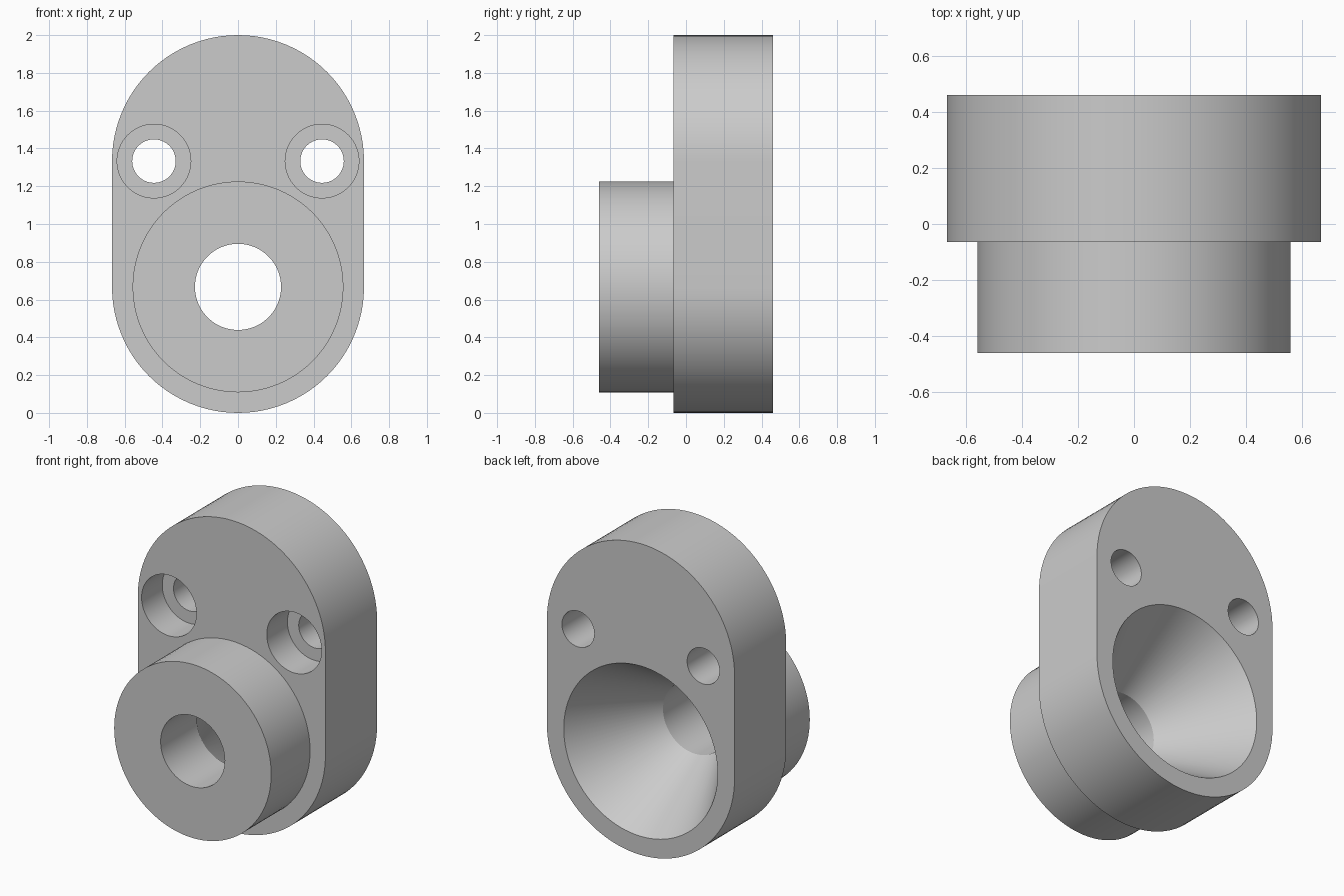
import bpy, bmesh, math

cube = bpy.data.objects.get("Cube")
if cube:
    bpy.data.objects.remove(cube, do_unlink=True)

SEG = 96
R = 0.667              # end radius of the plate
LOW, HIGH = R, 2 - R   # heights of the two end centres
FRONT, FACE, BACK = -0.46, -0.065, 0.46

grey = bpy.data.materials.new("plain grey")
grey.use_nodes = True
grey.diffuse_color = (0.6, 0.6, 0.6, 1)
grey.node_tree.nodes["Principled BSDF"].inputs["Base Color"].default_value = (0.6, 0.6, 0.6, 1)


def loft(name, rings):
    """Bridge equal-sized rings of points and cap both ends."""
    bm = bmesh.new()
    loops = [[bm.verts.new(p) for p in ring] for ring in rings]
    n = len(loops[0])
    for a, b in zip(loops, loops[1:]):
        for i in range(n):
            j = (i + 1) % n
            bm.faces.new((a[i], a[j], b[j], b[i]))
    bm.faces.new(loops[0])
    bm.faces.new(loops[-1])
    bmesh.ops.recalc_face_normals(bm, faces=bm.faces)
    mesh = bpy.data.meshes.new(name)
    bm.to_mesh(mesh)
    bm.free()
    mesh.materials.append(grey)
    obj = bpy.data.objects.new(name, mesh)
    bpy.context.collection.objects.link(obj)
    return obj


def turned(name, x, z, profile):
    """Turned solid along y from (radius, y) pairs."""
    angles = [math.tau * i / SEG for i in range(SEG)]
    return loft(name, [[(x + r * math.cos(a), y, z + r * math.sin(a)) for a in angles]
                       for r, y in profile])


def stadium(y):
    half = SEG // 2
    arc = [math.pi * i / half for i in range(half + 1)]
    top = [(R * math.cos(a), y, HIGH + R * math.sin(a)) for a in arc]
    return top + [(-x, y, 2 - z) for x, y, z in top]


def combine(body, tool, operation):
    """Apply a boolean and discard the tool."""
    mod = body.modifiers.new("combine", 'BOOLEAN')
    mod.operation, mod.solver, mod.object = operation, 'EXACT', tool
    graph = bpy.context.evaluated_depsgraph_get()
    mesh = bpy.data.meshes.new_from_object(body.evaluated_get(graph))
    body.modifiers.clear()
    body.data = mesh
    bpy.data.objects.remove(tool, do_unlink=True)


# Rounded plate with the round boss on its front
body = loft("mounting_block", [stadium(FACE), stadium(BACK)])
boss = turned("boss", 0, LOW, [(0.558, FRONT), (0.558, 0.1)])
combine(body, boss, 'UNION')

# Straight bore opening into a cone at the back
slope = math.tan(math.radians(30))
mouth, bore, over = 0.547, 0.228, 0.1
throat = BACK - (mouth - bore) / slope
funnel = turned("funnel_cutter", 0, LOW, [(bore, FRONT - over), (bore, throat),
                                          (mouth + over * slope, BACK + over)])
combine(body, funnel, 'DIFFERENCE')

# Counterbored screw holes
for side in (-1, 1):
    screw = turned("screw_cutter", side * 0.445, HIGH,
                   [(0.195, FACE - over), (0.195, FACE + 0.21),
                    (0.115, FACE + 0.21), (0.115, BACK + over)])
    combine(body, screw, 'DIFFERENCE')

# Smooth walls, crisp rims
bpy.ops.object.select_all(action='DESELECT')
body.select_set(True)
bpy.context.view_layer.objects.active = body
bpy.ops.object.shade_smooth_by_angle(angle=math.radians(25))
